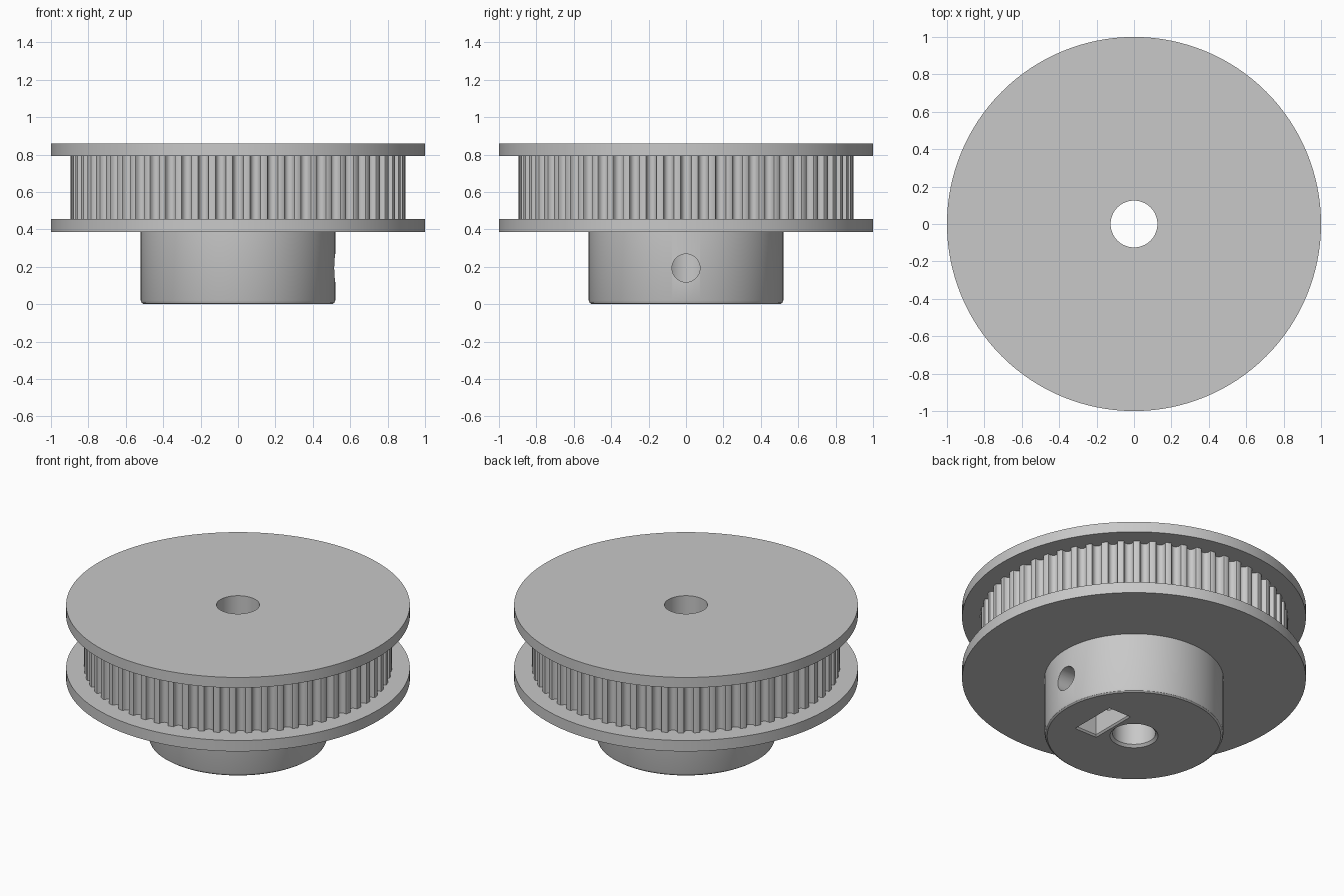
import bpy
import bmesh
from math import sin, cos, pi, radians

cube = bpy.data.objects.get("Cube")
if cube:
    bpy.data.objects.remove(cube, do_unlink=True)

SEGMENTS = 128
TEETH = 60
BORE = 0.125
TOOTH_RADIUS = 0.895

steel = bpy.data.materials.new("grey_metal")
steel.use_nodes = True
grey = (0.58, 0.58, 0.58, 1)
steel.diffuse_color = grey
steel.node_tree.nodes["Principled BSDF"].inputs["Base Color"].default_value = grey


def loft(name, loops, ring=False):
    """Skin equal-length loops; a ring joins last to first, otherwise the ends are capped."""
    bm = bmesh.new()
    rows = [[bm.verts.new(p) for p in loop] for loop in loops]
    pairs = list(zip(rows, rows[1:]))
    if ring:
        pairs.append((rows[-1], rows[0]))
    else:
        bm.faces.new(rows[0])
        bm.faces.new(rows[-1])
    for a, b in pairs:
        for i in range(len(a)):
            j = (i + 1) % len(a)
            bm.faces.new((a[i], a[j], b[j], b[i]))
    bmesh.ops.recalc_face_normals(bm, faces=bm.faces)
    mesh = bpy.data.meshes.new(name)
    bm.to_mesh(mesh)
    bm.free()
    mesh.materials.append(steel)
    obj = bpy.data.objects.new(name, mesh)
    bpy.context.collection.objects.link(obj)
    return obj


def circle(r, z):
    steps = [2 * pi * i / SEGMENTS for i in range(SEGMENTS)]
    return [(r * cos(a), r * sin(a), z) for a in steps]


def lathe(name, profile):
    return loft(name, [circle(r, z) for r, z in profile], ring=True)


def activate(obj):
    bpy.ops.object.select_all(action="DESELECT")
    obj.select_set(True)
    bpy.context.view_layer.objects.active = obj


def cut(obj, cutter):
    cutter.hide_render = True
    mod = obj.modifiers.new("cut", "BOOLEAN")
    mod.operation = "DIFFERENCE"
    mod.solver = "EXACT"
    mod.object = cutter
    activate(obj)
    bpy.ops.object.modifier_apply(modifier=mod.name)
    bpy.data.objects.remove(cutter, do_unlink=True)


# Hub with softened lower rim and chamfered bore
hub = lathe("hub", [(BORE + 0.015, 0), (0.505, 0), (0.515, 0.007), (0.52, 0.02),
                    (0.52, 0.385), (BORE, 0.385), (BORE, 0.015)])

# Radial set screw hole, from the left side into the bore
hole = [[(x, 0.075 * cos(2 * pi * i / 48), 0.193 + 0.075 * sin(2 * pi * i / 48))
         for i in range(48)] for x in (0, 0.7)]
cut(hub, loft("screw_hole_cutter", hole))


# Nut slot in the underside, with a chamfered mouth
def slot_loop(grow, z):
    x, w, d = 0.237, 0.07 + grow, 0.145 + grow
    return [(x - w, -d, z), (x + w, -d, z), (x + w, d, z), (x - w, d, z)]


cut(hub, loft("nut_slot_cutter",
              [slot_loop(0.02, -0.01), slot_loop(0, 0.01), slot_loop(0, 0.3)]))

# Two flanges
flanges = []
for name, low, high in (("lower_flange", 0.385, 0.455), ("upper_flange", 0.793, 0.86)):
    flanges.append(lathe(name, [(BORE, low), (1, low), (1, high), (BORE, high)]))

# Toothed ring: rounded grooves with eased corners
groove = [(-0.033, 0), (-0.0285, 0.002)]
for k in range(9):
    a = -pi / 2 + pi * k / 8
    groove.append((0.0265 * sin(a), 0.0095 + 0.0265 * cos(a)))
groove += [(0.0285, 0.002), (0.033, 0)]

polar = []
for t in range(TEETH):
    for offset, depth in groove:
        polar.append((2 * pi * t / TEETH + offset / TOOTH_RADIUS, TOOTH_RADIUS - depth))


def tooth_loop(z):
    return [(r * cos(a), r * sin(a), z) for a, r in polar]


def bore_loop(z):
    return [(BORE * cos(a), BORE * sin(a), z) for a, r in polar]


teeth = loft("toothed_ring", [bore_loop(0.455), tooth_loop(0.455),
                              tooth_loop(0.793), bore_loop(0.793)], ring=True)

# Smooth shading with crisp edges
for part in [hub, teeth] + flanges:
    activate(part)
    bpy.ops.object.shade_smooth_by_angle(angle=radians(30))
